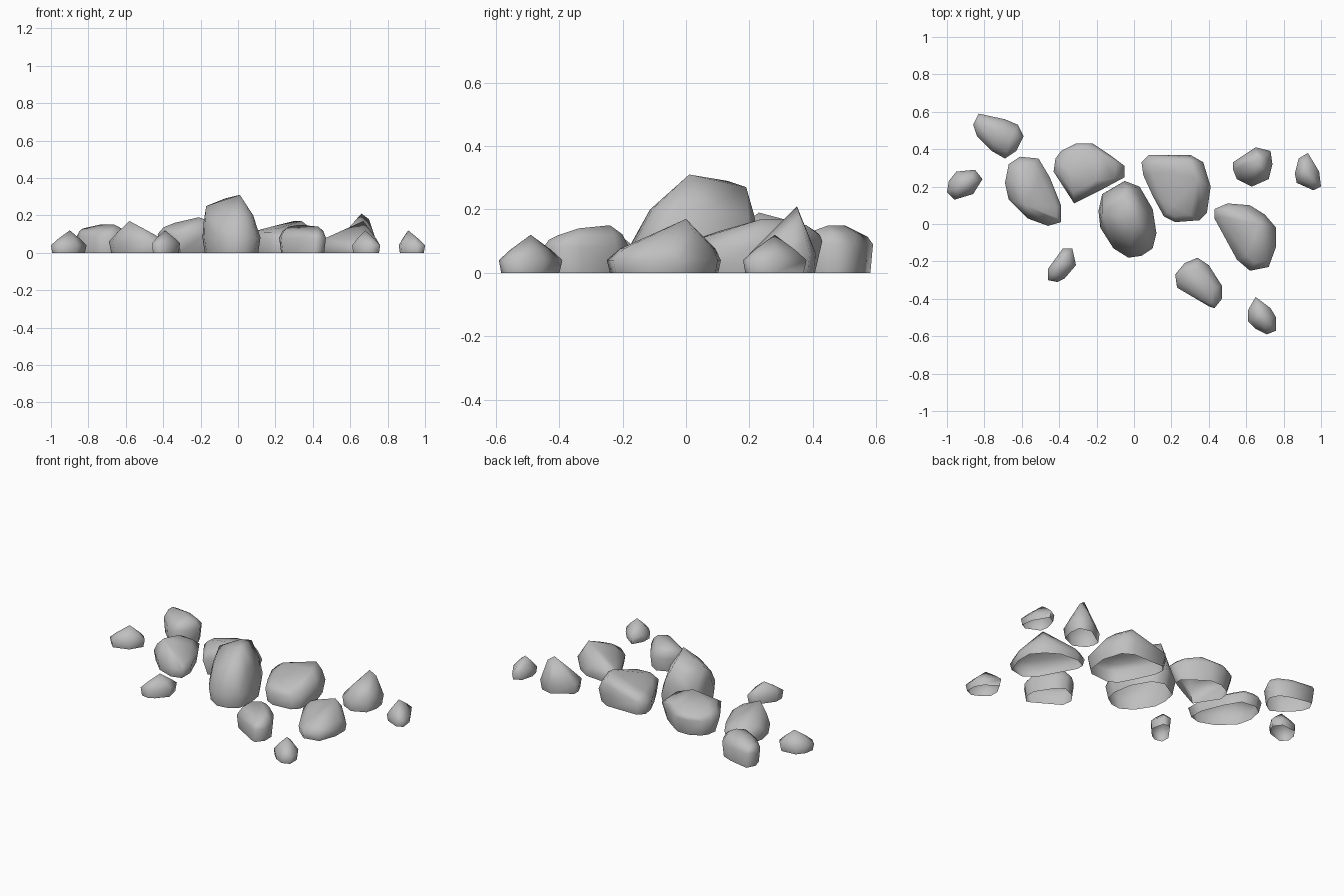
import bpy
import bmesh
from mathutils import Vector

UNIT = 0.01  # rock coordinates are written in hundredths

default = bpy.data.objects.get("Cube")
if default:
    bpy.data.objects.remove(default, do_unlink=True)

# One stone colour for every rock
stone = bpy.data.materials.new("stone grey")
stone.use_nodes = True
colour = (0.52, 0.52, 0.52, 1.0)
stone.diffuse_color = colour
stone.node_tree.nodes["Principled BSDF"].inputs["Base Color"].default_value = colour


def ring(outline, centre, scale, height):
    """Outline scaled about the centre and lifted to a height."""
    points = []
    for corner in outline:
        flat = centre + (Vector(corner) - centre) * scale
        points.append(flat.to_3d() + Vector((0, 0, height)))
    return points


def shoulder_ring(outline, crown, belly, bulge):
    """Points part of the way from the belly up to the nearest crown corner."""
    points = []
    for corner in outline:
        edge = Vector((corner[0], corner[1], belly))
        top = min(crown, key=lambda peak: (peak - edge).length)
        point = edge.lerp(top, 0.35)
        point.z = belly + (top.z - belly) * bulge
        points.append(point)
    return points


def rock(name, outline, crown, belly, bulge=0.6, foot=0.92):
    """Convex boulder: foot, belly, shoulder and crown, left open underneath."""
    crown = [Vector(peak) for peak in crown]
    centre = sum((Vector(corner) for corner in outline), Vector((0, 0))) / len(outline)
    points = ring(outline, centre, foot, 0) + ring(outline, centre, 1, belly)
    points += shoulder_ring(outline, crown, belly, bulge) + crown

    bm = bmesh.new()
    for point in points:
        bm.verts.new(point)
    bmesh.ops.convex_hull(bm, input=bm.verts)
    inside = [vert for vert in bm.verts if not vert.link_faces]
    bmesh.ops.delete(bm, geom=inside, context="VERTS")
    bmesh.ops.recalc_face_normals(bm, faces=bm.faces)
    underside = [face for face in bm.faces
                 if all(vert.co.z < 0.1 for vert in face.verts)]
    bmesh.ops.delete(bm, geom=underside, context="FACES")
    bmesh.ops.scale(bm, vec=Vector((UNIT, UNIT, UNIT)), verts=bm.verts)

    mesh = bpy.data.meshes.new(name)
    bm.to_mesh(mesh)
    bm.free()
    mesh.materials.append(stone)
    stone_object = bpy.data.objects.new(name, mesh)
    bpy.context.collection.objects.link(stone_object)
    # Smooth faces, with the hardest breaks kept crisp
    bpy.ops.object.select_all(action="DESELECT")
    stone_object.select_set(True)
    bpy.context.view_layer.objects.active = stone_object
    bpy.ops.object.shade_smooth_by_angle(angle=1.4)


# Large boulders
rock("centre_boulder",
     [(-5, 23), (3, 20), (10, 8), (12, -5), (10, -13), (4, -17), (-3, -18),
      (-11, -13), (-18, -2), (-19, 7), (-17, 16)],
     [(1, 1, 31), (-7, 13, 29), (-17, 6, 25), (-4, 19, 27)], belly=8, bulge=0.52)
rock("back_boulder",
     [(-39, 39), (-31, 43), (-22, 43), (-13, 37), (-5, 31), (-5, 25),
      (-18, 18), (-32, 11), (-37, 20), (-43, 28), (-42, 35)],
     [(-34, 27, 16), (-21, 23, 19), (-18, 38, 15), (-29, 41, 13)], belly=10,
     foot=0.82)
rock("back_left_boulder",
     [(4, 33), (8, 37), (30, 37), (37, 33), (41, 20), (39, 6), (35, 2),
      (22, 1), (16, 4), (10, 15), (5, 26)],
     [(34, 24, 17), (30, 34, 17), (18, 28, 14), (21, 10, 13)], belly=8)
rock("left_boulder",
     [(43, 8), (50, 11), (62, 10), (70, 5), (76, -2), (76, -12), (72, -23),
      (62, -25), (55, -19), (49, -7), (43, 3)],
     [(67, 0, 17), (70, -13, 10), (52, 6, 10)], belly=4, foot=0.95)
rock("right_boulder",
     [(-67, 32), (-61, 36), (-51, 35), (-45, 25), (-39, 10), (-39, 1),
      (-46, -1), (-57, 3), (-67, 13), (-69, 22)],
     [(-58, 10, 17), (-60, 27, 12), (-46, 8, 10)], belly=6, bulge=0.5)

# Medium rocks
rock("back_right_rock",
     [(-83, 59), (-77, 57), (-69, 56), (-62, 53), (-59, 47), (-63, 39),
      (-69, 35), (-76, 39), (-84, 47), (-86, 53)],
     [(-83, 54, 13), (-74, 50, 15), (-66, 45, 15)], belly=9)
rock("front_left_rock",
     [(27, -21), (34, -18), (40, -22), (47, -33), (47, -40), (43, -45),
      (40, -44), (30, -36), (23, -34), (22, -27)],
     [(27, -25, 14), (33, -24, 15), (43, -34, 14), (42, -40, 12)], belly=8)
rock("peaked_rock",
     [(53, 33), (59, 37), (65, 41), (73, 39), (74, 32), (72, 24), (63, 20),
      (55, 24), (53, 29)],
     [(66, 35, 21), (70, 36, 18)], belly=6, bulge=0.36)

# Small stones
rock("far_left_stone",
     [(86, 27), (88, 35), (93, 38), (99, 28), (100, 20), (96, 18), (87, 22)],
     [(91, 28, 12)], belly=4, bulge=0.4)
rock("far_right_stone",
     [(-99, 23), (-95, 28), (-85, 29), (-81, 24), (-86, 16), (-96, 13),
      (-100, 17)],
     [(-90, 22, 12)], belly=4, bulge=0.4)
rock("front_right_stone",
     [(-38, -13), (-33, -13), (-31, -22), (-37, -29), (-41, -31), (-46, -30),
      (-46, -24)],
     [(-39, -21, 12)], belly=5, bulge=0.4)
rock("front_stone",
     [(65, -39), (73, -45), (76, -50), (76, -57), (71, -59), (65, -56),
      (61, -52), (61, -46)],
     [(68, -49, 12)], belly=4, bulge=0.4)
